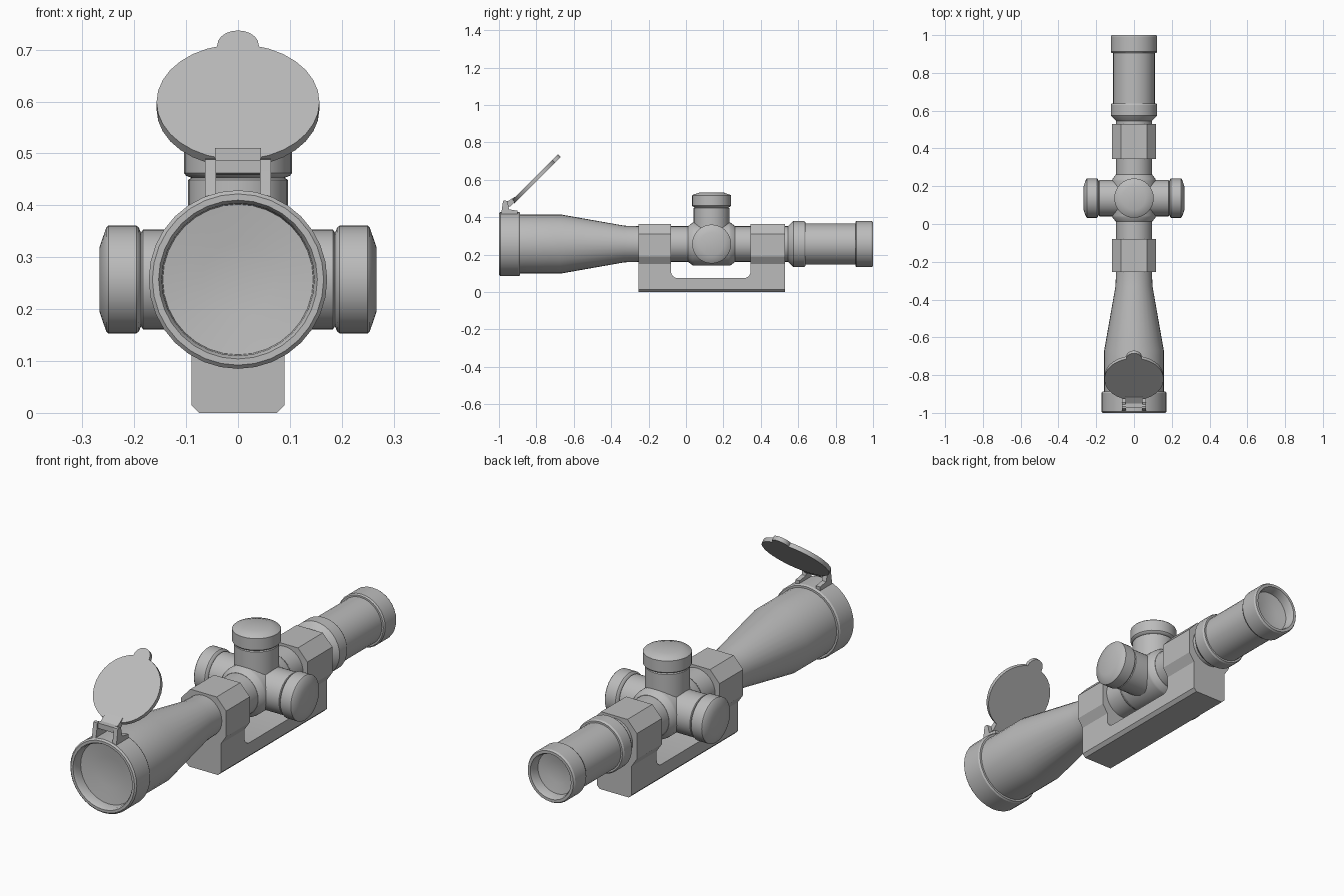
import bpy, bmesh, math
from mathutils import Matrix, Vector

if "Cube" in bpy.data.objects:
    bpy.data.objects.remove(bpy.data.objects["Cube"])

grey = bpy.data.materials.new("matte grey")
grey.use_nodes = True
COLOUR = (0.5, 0.5, 0.5, 1)
grey.diffuse_color = COLOUR
grey.node_tree.nodes["Principled BSDF"].inputs["Base Color"].default_value = COLOUR

AXIS_Z = 0.257
TURRET_Y = 0.137


def finish(name, bm, matrix=Matrix(), bevel=0.0, angle=30):
    """Turn a bmesh into a shaded object."""
    bmesh.ops.transform(bm, matrix=matrix, verts=bm.verts)
    bmesh.ops.recalc_face_normals(bm, faces=bm.faces)
    mesh = bpy.data.meshes.new(name)
    bm.to_mesh(mesh)
    bm.free()
    mesh.materials.append(grey)
    obj = bpy.data.objects.new(name, mesh)
    bpy.context.collection.objects.link(obj)
    if bevel:
        mod = obj.modifiers.new("bevel", "BEVEL")
        mod.width, mod.segments, mod.limit_method = bevel, 2, "ANGLE"
    bpy.ops.object.select_all(action="DESELECT")
    obj.select_set(True)
    bpy.context.view_layer.objects.active = obj
    bpy.ops.object.shade_smooth_by_angle(angle=math.radians(angle))
    return obj


def lathe(name, profile, matrix, sides=32):
    """Spin (distance, radius) points around local z."""
    bm = bmesh.new()
    verts = [bm.verts.new((r, 0, t)) for t, r in profile]
    edges = [bm.edges.new(pair) for pair in zip(verts, verts[1:])]
    bmesh.ops.spin(bm, geom=verts + edges, cent=(0, 0, 0), axis=(0, 0, 1),
                   angle=math.tau, steps=sides)
    bmesh.ops.remove_doubles(bm, verts=bm.verts, dist=0.0005)
    return finish(name, bm, matrix)


def prism(name, points, depth, matrix, bevel=0.0):
    """Extrude a flat outline along local z, centred."""
    bm = bmesh.new()
    face = bm.faces.new([bm.verts.new((x, y, -depth / 2)) for x, y in points])
    side = bmesh.ops.extrude_face_region(bm, geom=[face])["geom"]
    bmesh.ops.translate(bm, vec=(0, 0, depth),
                        verts=[v for v in side if isinstance(v, bmesh.types.BMVert)])
    return finish(name, bm, matrix, bevel)


def arc(cx, cy, r, start, end, steps):
    return [(cx + r * math.cos(math.radians(start + (end - start) * i / steps)),
             cy + r * math.sin(math.radians(start + (end - start) * i / steps)))
            for i in range(steps + 1)]


def frame(x_axis, y_axis, z_axis, origin):
    return Matrix.Translation(origin) @ Matrix((x_axis, y_axis, z_axis)).transposed().to_4x4()


X, Y, Z = Vector((1, 0, 0)), Vector((0, 1, 0)), Vector((0, 0, 1))
along = frame(Z, X, Y, (0, 0, AXIS_Z))

# Main tube pieces, front to back
lathe("objective_bell", [
    (-0.94, 0), (-0.945, 0.07), (-0.955, 0.145), (-0.99, 0.147), (-1, 0.153), (-1, 0.165),
    (-0.993, 0.172), (-0.895, 0.172), (-0.887, 0.167), (-0.887, 0.158), (-0.67, 0.158),
    (-0.33, 0.098), (-0.25, 0.095), (-0.25, 0)], along)
lathe("main_tube", [(-0.26, 0), (-0.26, 0.095), (0.56, 0.095), (0.56, 0)], along)
lathe("turret_hub", [(0.012, 0), (0.012, 0.096), (0.035, 0.114), (0.045, 0.116),
                     (0.228, 0.116), (0.238, 0.114), (0.262, 0.096), (0.262, 0)], along)
lathe("eyepiece", [
    (0.53, 0), (0.53, 0.095), (0.545, 0.095), (0.568, 0.118), (0.575, 0.123), (0.63, 0.123),
    (0.638, 0.118), (0.638, 0.11), (0.905, 0.11), (0.905, 0.118), (0.912, 0.123),
    (0.992, 0.123), (1, 0.118), (1, 0.105), (0.99, 0.1), (0.955, 0.097), (0.945, 0.05),
    (0.94, 0)], along)

# Three adjustment turrets
turret = [(0.05, 0), (0.05, 0.096), (0.183, 0.096), (0.187, 0.09), (0.191, 0.1),
          (0.196, 0.104), (0.25, 0.104), (0.254, 0.1), (0.267, 0.062), (0.267, 0)]
hub = (0, TURRET_Y, AXIS_Z)
lathe("left_turret", turret, frame(Y, Z, X, hub))
lathe("right_turret", turret, frame(Z, Y, -X, hub))
top = [(t + (0.009 if t > 0.1 else 0), r) for t, r in turret]
lathe("top_turret", top, frame(X, Y, Z, hub))

# Mount bridge with a rounded gap, chamfered along the bottom
bridge = [(-0.255, 0.015), (0.53, 0.015), (0.53, 0.25), (0.345, 0.25)]
bridge += arc(0.31, 0.11, 0.035, 0, -90, 6) + arc(-0.045, 0.11, 0.035, -90, -180, 6)
bridge += [(-0.08, 0.25), (-0.255, 0.25)]
prism("mount_bridge", bridge, 0.18, frame(Y, Z, X, (0, 0, 0)))
foot = [(-0.075, 0), (0.075, 0), (0.09, 0.015), (-0.09, 0.015)]
prism("mount_foot", foot, 0.785, frame(X, Z, -Y, (0, 0.1375, 0)))

# Clamps around the tube
half = [(0.09, 0.15), (0.117, 0.19), (0.117, 0.31), (0.068, 0.363)]
clamp = half + [(-x, z) for x, z in reversed(half)]
for name, y, length in (("front_clamp", -0.1675, 0.175), ("rear_clamp", 0.4375, 0.185)):
    prism(name, clamp, length, frame(X, Z, -Y, (0, y, 0)))

# Open flip cap with a thumb tab
up = (Y + Z).normalized()
tilt = frame(X, up, X.cross(up), (0, -0.815, 0.592))
prism("flip_lid", arc(0, 0, 0.157, 0, 348.75, 31), 0.02, tilt)
prism("lid_tab", arc(0, 0.155, 0.04, 0, 180, 10) + [(-0.04, 0.13), (0.04, 0.13)], 0.02, tilt)

# Hinge: two brackets, a pin bar and the lid arm
bracket = [(-0.992, 0.405), (-0.90, 0.405), (-0.90, 0.435), (-0.945, 0.442),
           (-0.955, 0.485), (-0.965, 0.49), (-0.978, 0.488), (-0.985, 0.44)]
for name, x in (("left_hinge_bracket", 0.053), ("right_hinge_bracket", -0.053)):
    prism(name, bracket, 0.021, frame(Y, Z, X, (x, 0, 0)))
arm = [(-0.975, 0.462), (-0.94, 0.458), (-0.90, 0.497), (-0.915, 0.51), (-0.95, 0.487),
       (-0.975, 0.487)]
prism("lid_arm", arm, 0.088, frame(Y, Z, X, (0, 0, 0)))
